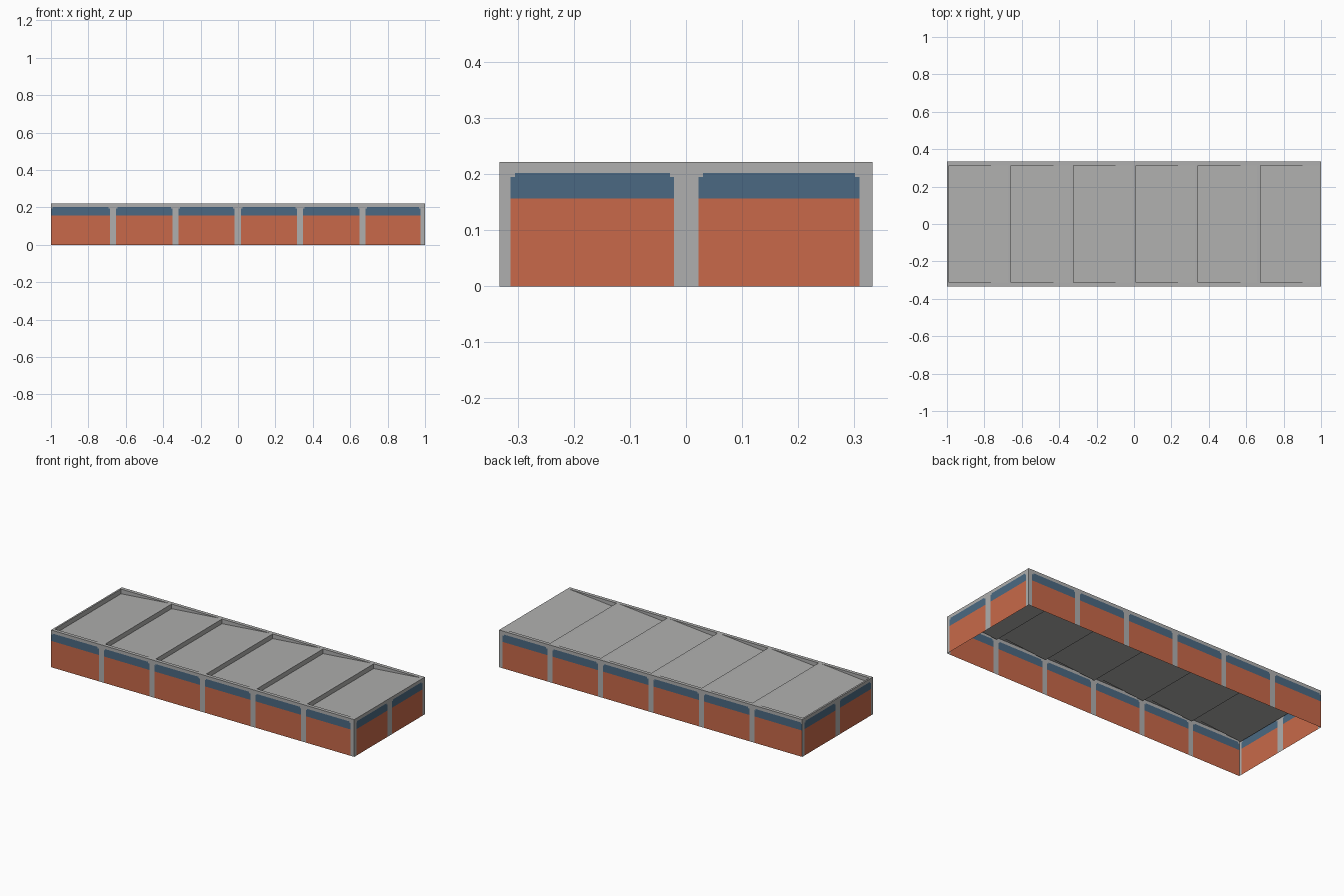
import bpy, bmesh

if "Cube" in bpy.data.objects:
    bpy.data.objects.remove(bpy.data.objects["Cube"])

L, W, H = 1.0, 0.333, 0.222      # half length, half width, height
BAY = 2 * L / 6
DROP = 0.028                     # depth of each roof step


def material(name, rgb):
    m = bpy.data.materials.new(name)
    m.diffuse_color = (*rgb, 1)
    m.use_nodes = True
    m.node_tree.nodes["Principled BSDF"].inputs["Base Color"].default_value = m.diffuse_color
    return m


MATS = [material("concrete_grey", (0.43, 0.43, 0.425)),
        material("brick_orange", (0.578, 0.141, 0.067)),
        material("window_blue", (0.070, 0.141, 0.223))]


def finish(name, bm):
    bmesh.ops.remove_doubles(bm, verts=bm.verts, dist=1e-5)
    me = bpy.data.meshes.new(name)
    bm.to_mesh(me)
    bm.free()
    for m in MATS:
        me.materials.append(m)
    ob = bpy.data.objects.new(name, me)
    bpy.context.collection.objects.link(ob)


def quad(bm, pts, mat=0):
    f = bm.faces.new([bm.verts.new(p) for p in pts])
    f.material_index = mat


def wall(name, half, panels, place, flip):
    """Thin wall cut into a grid: brick and window panels between grey piers."""
    n = 0.008
    us = sorted({-half, half} | {u for a, b in panels for u in (a, a + n, b - n, b)})
    zs = [0, 0.157, 0.195, 0.203, H]
    bm = bmesh.new()
    for u0, u1 in zip(us, us[1:]):
        for z0, z1 in zip(zs, zs[1:]):
            u, z, mat = (u0 + u1) / 2, (z0 + z1) / 2, 0
            for a, b in panels:
                if a < u < b and z < 0.203:
                    corner = z > 0.195 and not a + n < u < b - n
                    mat = 0 if corner else (1 if z < 0.157 else 2)
            pts = [place(u0, z0), place(u1, z0), place(u1, z1), place(u0, z1)]
            quad(bm, pts[::-1] if flip else pts, mat)
    finish(name, bm)


# Walls
long_panels = [(max(-L, -L + BAY * k + 0.015), -L + BAY * (k + 1) - 0.018) for k in range(6)]
long_panels[0] = (-L, long_panels[0][1])
long_panels[5] = (long_panels[5][0], 0.976)
end_panels = [(-0.313, -0.021), (0.022, 0.310)]
wall("front_wall", L, long_panels, lambda u, z: (u, -W, z), False)
wall("back_wall", L, long_panels, lambda u, z: (u, W, z), True)
wall("right_wall", W, end_panels, lambda u, z: (L, u, z), False)
wall("left_wall", W, end_panels, lambda u, z: (-L, u, z), True)

# Sawtooth roof: six sloping bays sunk into a flat rim
bm = bmesh.new()
iy = 0.312
for k in range(6):
    x0 = -L + BAY * k
    x1 = x0 + BAY
    a, b = x0 + 0.01, x1 - 0.008
    lo = H - DROP
    # rim around the bay
    quad(bm, [(x0, -W, H), (a, -iy, H), (a, iy, H), (x0, W, H)])
    quad(bm, [(b, -iy, H), (x1, -W, H), (x1, W, H), (b, iy, H)])
    quad(bm, [(x0, -W, H), (x1, -W, H), (b, -iy, H), (a, -iy, H)])
    quad(bm, [(a, iy, H), (b, iy, H), (x1, W, H), (x0, W, H)])
    # sloping deck, step and side cheeks
    quad(bm, [(a, -iy, lo), (b, -iy, H), (b, iy, H), (a, iy, lo)])
    quad(bm, [(a, -iy, lo), (a, iy, lo), (a, iy, H), (a, -iy, H)])
    for pts in ([(a, -iy, H), (b, -iy, H), (a, -iy, lo)],
                [(a, iy, lo), (b, iy, H), (a, iy, H)]):
        quad(bm, pts)
finish("sawtooth_roof", bm)
